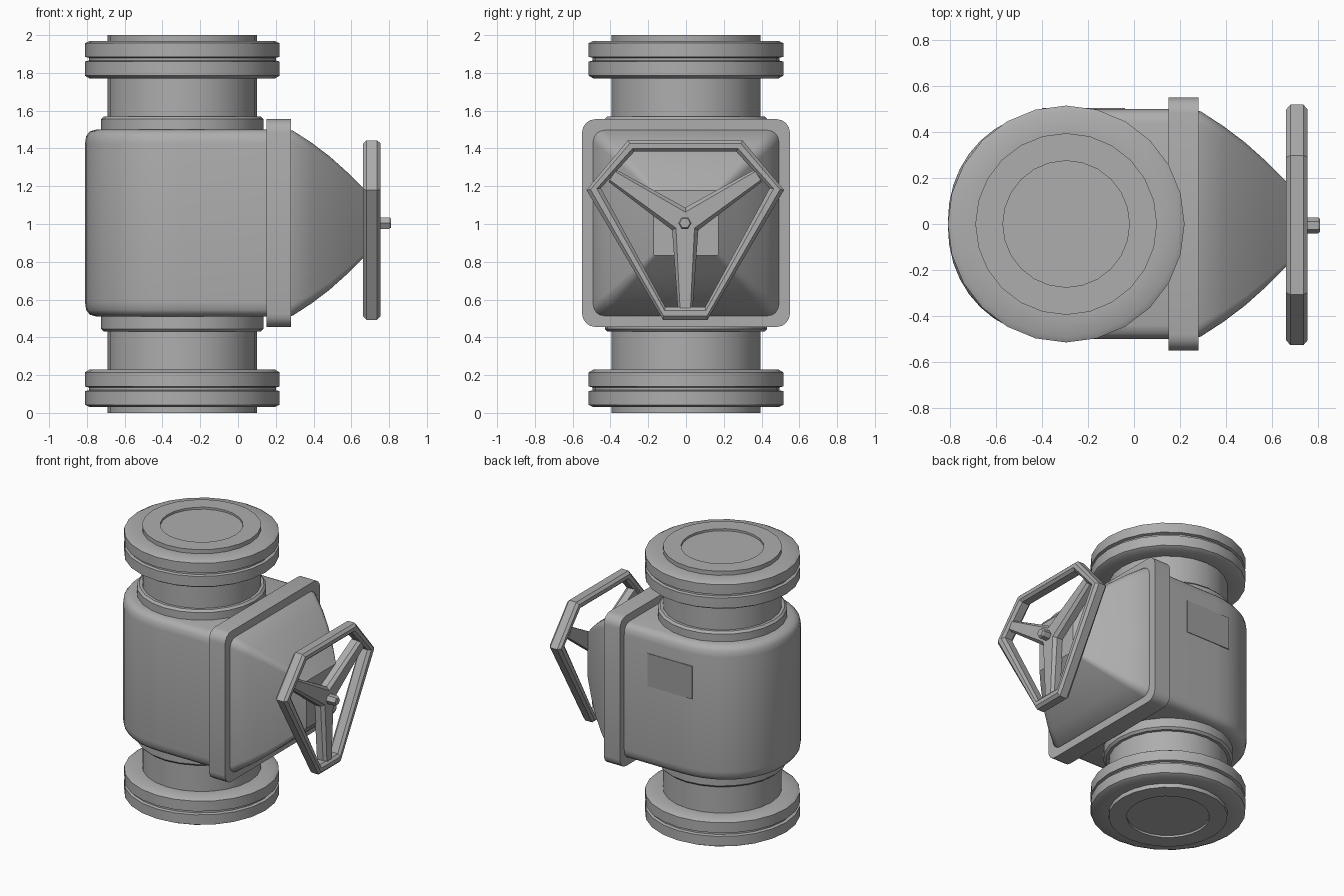
import bpy, bmesh
from math import sin, cos, pi, radians, copysign

cube = bpy.data.objects.get("Cube")
if cube:
    bpy.data.objects.remove(cube, do_unlink=True)

AXIS = -0.295   # x of the vertical pipe
MID = 1.005     # height of the bonnet and wheel axis


def material(name, value):
    m = bpy.data.materials.new(name)
    m.use_nodes = True
    col = (value, value, value, 1)
    m.diffuse_color = col
    bsdf = m.node_tree.nodes["Principled BSDF"]
    bsdf.inputs["Base Color"].default_value = col
    bsdf.inputs["Roughness"].default_value = 0.6
    return m


metal = material("grey metal", 0.42)
plate_grey = material("plate grey", 0.34)


def loft(name, rings, mat=metal, cyclic=False, angle=32):
    """Skin a row of equal point rings, capped unless cyclic."""
    bm = bmesh.new()
    rows = [[bm.verts.new(p) for p in ring] for ring in rings]
    pairs = list(zip(rows, rows[1:]))
    if cyclic:
        pairs.append((rows[-1], rows[0]))
    else:
        bm.faces.new(rows[0])
        bm.faces.new(rows[-1])
    n = len(rows[0])
    for a, b in pairs:
        for i in range(n):
            j = (i + 1) % n
            bm.faces.new((a[i], a[j], b[j], b[i]))
    bmesh.ops.recalc_face_normals(bm, faces=bm.faces)
    mesh = bpy.data.meshes.new(name)
    bm.to_mesh(mesh)
    bm.free()
    mesh.materials.append(mat)
    ob = bpy.data.objects.new(name, mesh)
    bpy.context.collection.objects.link(ob)
    bpy.ops.object.select_all(action="DESELECT")
    ob.select_set(True)
    bpy.context.view_layer.objects.active = ob
    bpy.ops.object.shade_smooth_by_angle(angle=radians(angle))
    return ob


def circle(r, z, n=24):
    return [(AXIS + r * cos(2 * pi * i / n), r * sin(2 * pi * i / n), z) for i in range(n)]


def rounded_square(x, half, r, steps=4):
    """Rounded square across the x axis."""
    pts = []
    for k in range(4):
        for s in range(steps + 1):
            a = (k + s / steps) * pi / 2
            cy = copysign(half - r, cos((k + 0.5) * pi / 2))
            cz = copysign(half - r, sin((k + 0.5) * pi / 2))
            pts.append((x, cy + r * cos(a), MID + cz + r * sin(a)))
    return pts


def body_outline(z, inset, steps=20):
    """Flat sides with a full, rounded back."""
    pts = [(0.2, -0.5 + inset, z)]
    for i in range(steps + 1):
        a = -pi / 2 - pi * i / steps
        c, s = cos(a), sin(a)
        px = copysign(abs(c) ** 0.93, c) * (0.515 - inset)
        py = copysign(abs(s) ** 0.93, s) * (0.5 - inset)
        pts.append((AXIS + px, py, z))
    pts.append((0.2, 0.5 - inset, z))
    return pts


# Pipe with collars, necks, paired flanges and recessed ends
upper = [(0.275, 1.985), (0.275, 2), (0.395, 2), (0.395, 1.97), (0.49, 1.97),
         (0.515, 1.957), (0.515, 1.885), (0.495, 1.88), (0.495, 1.865),
         (0.515, 1.86), (0.515, 1.785), (0.49, 1.77), (0.395, 1.77),
         (0.395, 1.57), (0.415, 1.57), (0.43, 1.555), (0.43, 1.45)]
profile = upper + [(r, 2 - z) for r, z in reversed(upper)]
loft("pipe_and_flanges", [circle(r, z) for r, z in profile])

# Valve body
edge = [(0.495, 0.06), (0.485, 0.025), (0.46, 0.006), (0.42, 0)]
levels = [(MID + h, i) for h, i in edge] + [(MID - h, i) for h, i in reversed(edge)]
loft("valve_body", [body_outline(z, i) for z, i in levels], angle=40)

# Square joint flange and bonnet
loft("joint_flange", [rounded_square(x, 0.55, 0.07) for x in (0.15, 0.28)])
loft("bonnet", [rounded_square(x, h, r) for x, h, r in
                [(0.27, 0.493, 0.06), (0.29, 0.49, 0.06), (0.39, 0.425, 0.05),
                 (0.485, 0.353, 0.04), (0.58, 0.268, 0.03), (0.675, 0.173, 0.015)]])

# Handwheel rim: bevelled section carried round a six-sided outline
half_rim = [((0.303, 1.443), (0.27, 1.383)), ((0.523, 1.18), (0.447, 1.19)),
            ((0.118, 0.493), (0.105, 0.56))]
rim = half_rim + [((-a[0], a[1]), (-b[0], b[1])) for a, b in reversed(half_rim)]
section = [(0, 0.68), (0, 0.737), (0.28, 0.755), (0.72, 0.755),
           (1, 0.737), (1, 0.68), (0.72, 0.662), (0.28, 0.662)]
loft("handwheel_rim",
     [[(x, a[0] + (b[0] - a[0]) * t - 0.004, a[1] + (b[1] - a[1]) * t) for t, x in section]
      for a, b in rim], cyclic=True, angle=25)

# Three tapered spokes
for k, (deg, length) in enumerate([(33, 0.46), (147, 0.46), (270, 0.47)]):
    c, s = cos(radians(deg)), sin(radians(deg))
    rings = []
    for d, w in ((0, 0.072), (length, 0.038)):
        rings.append([(x, d * c - v * s - 0.004, MID + d * s + v * c)
                      for x, v in ((0.67, -w), (0.72, -w), (0.742, -w * 0.7),
                                   (0.742, w * 0.7), (0.72, w), (0.67, w))])
    loft("handwheel_spoke_%d" % (k + 1), rings, angle=25)

# Hexagonal stem
loft("stem", [[(x, r * cos(i * pi / 3) - 0.006, MID + r * sin(i * pi / 3)) for i in range(6)]
              for x, r in ((0.6, 0.035), (0.8, 0.035), (0.81, 0.028))], angle=25)

# Rating plate on the back side
loft("rating_plate", [[(x, y, z) for x, z in ((-0.4, 1.1), (-0.04, 1.1), (-0.04, 1.34), (-0.4, 1.34))]
                      for y in (0.497, 0.504)], mat=plate_grey)
